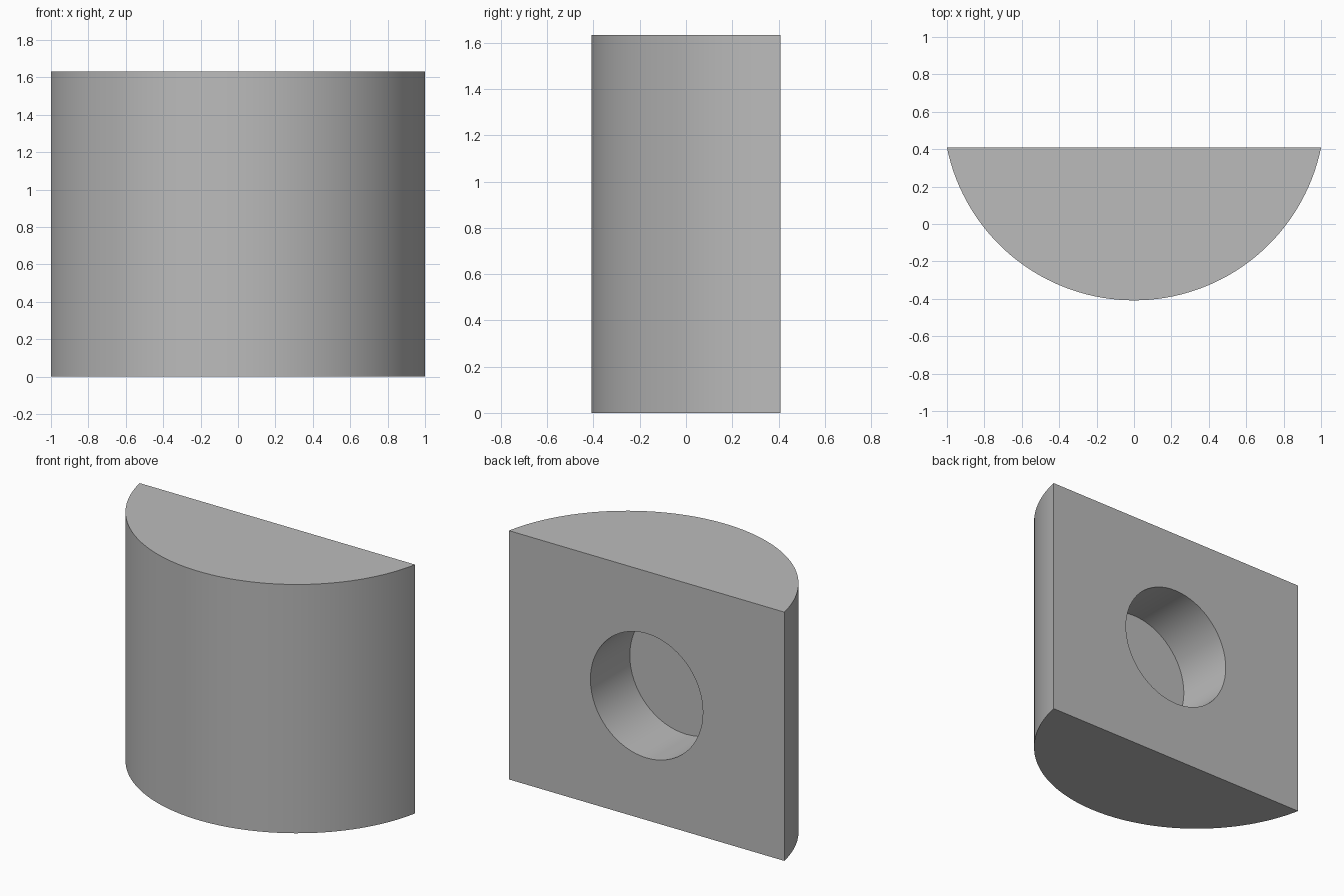
import bpy, bmesh, math

cube = bpy.data.objects.get("Cube")
if cube:
    bpy.data.objects.remove(cube, do_unlink=True)

UNIT = 1 / math.sqrt(150)          # chord of the segment spans two units
RADIUS, DEPTH, HEIGHT = 12.5 * UNIT, 10 * UNIT, 20 * UNIT
HOLE_RADIUS, HOLE_DEPTH = 5 * UNIT, 5 * UNIT
BACK = DEPTH / 2
STEPS = 64

grey = bpy.data.materials.new("plain grey")
grey.use_nodes = True
colour = (0.5, 0.5, 0.5, 1)
grey.diffuse_color = colour
grey.node_tree.nodes["Principled BSDF"].inputs["Base Color"].default_value = colour


def make_object(name, bm):
    bmesh.ops.recalc_face_normals(bm, faces=bm.faces)
    mesh = bpy.data.meshes.new(name)
    bm.to_mesh(mesh)
    bm.free()
    mesh.materials.append(grey)
    obj = bpy.data.objects.new(name, mesh)
    bpy.context.collection.objects.link(obj)
    return obj


def prism(name, points, direction):
    bm = bmesh.new()
    face = bm.faces.new([bm.verts.new(p) for p in points])
    new = bmesh.ops.extrude_face_region(bm, geom=[face])["geom"]
    verts = [v for v in new if isinstance(v, bmesh.types.BMVert)]
    bmesh.ops.translate(bm, verts=verts, vec=direction)
    return make_object(name, bm)


# Body: circular segment with a flat back, raised to full height
half_angle = math.acos((RADIUS - DEPTH) / RADIUS)
centre_y = RADIUS - BACK
arc = []
for i in range(STEPS + 1):
    a = half_angle * (2 * i / STEPS - 1)
    arc.append((RADIUS * math.sin(a), centre_y - RADIUS * math.cos(a), 0))
body = prism("curved_block", arc, (0, 0, HEIGHT))

# Blind round hole in the middle of the flat back
circle = []
for i in range(STEPS):
    a = math.tau * i / STEPS
    circle.append((HOLE_RADIUS * math.cos(a), BACK - HOLE_DEPTH,
                   HEIGHT / 2 + HOLE_RADIUS * math.sin(a)))
cutter = prism("hole_cutter", circle, (0, HOLE_DEPTH * 2, 0))
cutter.hide_render = True

cut = body.modifiers.new("blind_hole", 'BOOLEAN')
cut.operation = 'DIFFERENCE'
cut.solver = 'EXACT'
cut.object = cutter

bpy.ops.object.select_all(action='DESELECT')
body.select_set(True)
bpy.context.view_layer.objects.active = body
bpy.ops.object.modifier_apply(modifier=cut.name)
bpy.data.objects.remove(cutter, do_unlink=True)
bpy.ops.object.shade_smooth_by_angle(angle=math.radians(30))
